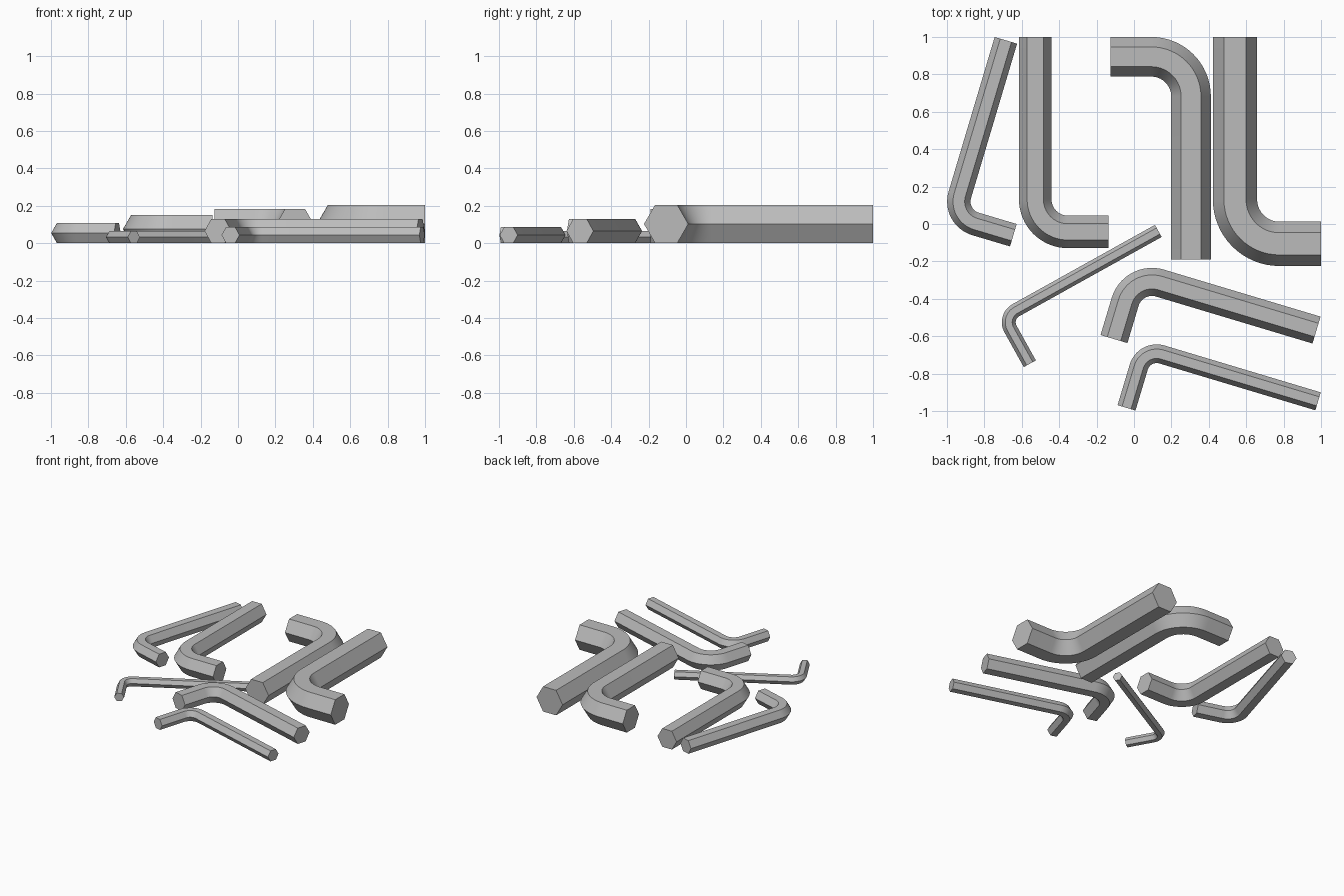
import bpy, bmesh, math
from mathutils import Vector

if "Cube" in bpy.data.objects:
    bpy.data.objects.remove(bpy.data.objects["Cube"])

steel = bpy.data.materials.new("steel grey")
steel.diffuse_color = (0.5, 0.5, 0.5, 1)
steel.use_nodes = True
steel.node_tree.nodes["Principled BSDF"].inputs["Base Color"].default_value = steel.diffuse_color

ARC_STEPS = 16


def hex_key(name, width, long_end, short_end, angle):
    """L-shaped hexagonal bar lying flat; angle = direction towards the long end."""
    a, e = Vector((*long_end, 0)), Vector((*short_end, 0))
    u = Vector((math.cos(math.radians(angle)), math.sin(math.radians(angle)), 0))
    corner = a + u * (e - a).dot(u)          # where the two leg axes meet
    v = (e - corner).normalized()
    r = width                                # bend radius of the axis
    centre = corner + (u + v) * r

    # Stations along the axis: position and sideways direction (to bend centre)
    stations = [(a, v)]
    for i in range(ARC_STEPS + 1):
        t = math.pi / 2 * i / ARC_STEPS
        inward = v * math.cos(t) + u * math.sin(t)
        stations.append((centre - inward * r, inward))
    stations.append((e, u))

    # Sweep a hexagon with flat top and bottom
    bm = bmesh.new()
    half = width / 2
    height = half * math.sin(math.pi / 3)
    rings = []
    for pos, side in stations:
        ring = []
        for k in range(6):
            t = math.pi / 3 * k
            up = Vector((0, 0, height + half * math.sin(t)))
            ring.append(bm.verts.new(pos + side * half * math.cos(t) + up))
        rings.append(ring)
    for r0, r1 in zip(rings, rings[1:]):
        for k in range(6):
            j = (k + 1) % 6
            bm.faces.new((r0[k], r0[j], r1[j], r1[k]))
    bm.faces.new(rings[0])
    bm.faces.new(rings[-1])
    bmesh.ops.recalc_face_normals(bm, faces=bm.faces[:])

    mesh = bpy.data.meshes.new(name)
    bm.to_mesh(mesh)
    bm.free()
    mesh.materials.append(steel)
    obj = bpy.data.objects.new(name, mesh)
    bpy.context.collection.objects.link(obj)
    bpy.ops.object.select_all(action='DESELECT')
    obj.select_set(True)
    bpy.context.view_layer.objects.active = obj
    bpy.ops.object.shade_smooth_by_angle(angle=math.radians(30))


# Keys from the thickest to the thinnest: width, long end, short end, direction
hex_key("hex_key_largest", 0.237, (0.54, 1.0), (1.0, -0.106), 90)
hex_key("hex_key_second", 0.212, (0.305, -0.19), (-0.125, 0.894), -90)
hex_key("hex_key_third", 0.174, (-0.528, 1.0), (-0.137, -0.042), 90)
hex_key("hex_key_fourth", 0.150, (0.976, -0.567), (-0.107, -0.615), -16.7)
hex_key("hex_key_fifth", 0.125, (-0.685, 0.982), (-0.645, -0.06), 73.4)
hex_key("hex_key_sixth", 0.100, (0.984, -0.948), (-0.04, -0.983), -16.7)
hex_key("hex_key_smallest", 0.074, (0.13, -0.037), (-0.557, -0.747), 29.1)
